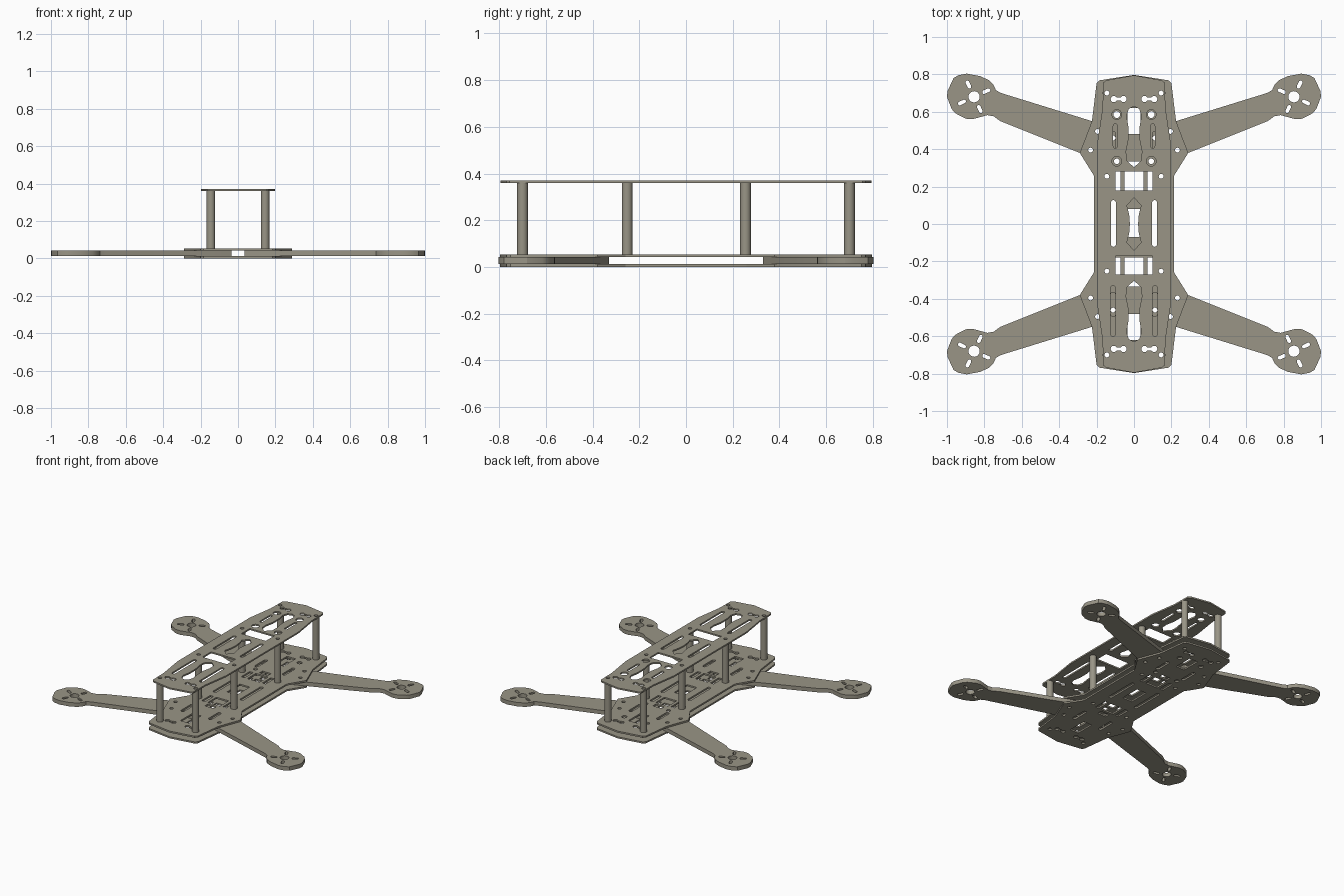
import bpy, bmesh, math

if "Cube" in bpy.data.objects:
    bpy.data.objects.remove(bpy.data.objects["Cube"])

# Warm grey for the whole frame
grey = bpy.data.materials.new("warm_grey")
grey.diffuse_color = (0.32, 0.30, 0.24, 1)
grey.use_nodes = True
grey.node_tree.nodes["Principled BSDF"].inputs["Base Color"].default_value = grey.diffuse_color


def circle(x, y, r, n=20):
    return [(x + r * math.cos(2 * math.pi * i / n), y + r * math.sin(2 * math.pi * i / n)) for i in range(n)]


def slot(x, y, length, width, angle):
    # rounded slot centred on x, y; angle in degrees along its length
    a, r, h = math.radians(angle), width / 2, (length - width) / 2
    pts = []
    for side in (0, math.pi):
        for i in range(7):
            t = a + side - math.pi / 2 + math.pi * i / 6
            pts.append((x + h * math.cos(a + side) + r * math.cos(t),
                        y + h * math.sin(a + side) + r * math.sin(t)))
    return pts


def dogbone(x, y):
    # short slot with round knobs at both ends
    pts = []
    for cx, start in ((x + 0.026, -150), (x - 0.026, 30)):
        for i in range(11):
            t = math.radians(start + 300 * i / 10)
            pts.append((cx + 0.017 * math.cos(t), y + 0.017 * math.sin(t)))
    return pts


def rect(x0, x1, y0, y1):
    return [(x0, y0), (x1, y0), (x1, y1), (x0, y1)]


def mx(loop):
    return [(-x, y) for x, y in loop]


def my(loop):
    return [(x, -y) for x, y in loop]


def both(loop):
    return [loop, mx(loop)]


def quad(loop):
    return both(loop) + both(my(loop))


def ring(half):
    # closed outline from a right-hand half profile running top to bottom
    return half + [(-x, y) for x, y in reversed(half) if x > 1e-6]


def four_way(quarter):
    return ring(quarter + [(x, -y) for x, y in reversed(quarter) if abs(y) > 1e-6])


def plate(name, loops, z0, z1):
    # filled 2D curve: first loop is the outline, the rest are holes
    cu = bpy.data.curves.new(name, 'CURVE')
    cu.dimensions = '2D'
    cu.fill_mode = 'BOTH'
    cu.extrude = (z1 - z0) / 2
    for loop in loops:
        sp = cu.splines.new('POLY')
        sp.points.add(len(loop) - 1)
        for p, (x, y) in zip(sp.points, loop):
            p.co = (x, y, 0, 1)
        sp.use_cyclic_u = True
    ob = bpy.data.objects.new(name, cu)
    bpy.context.collection.objects.link(ob)
    ob.location.z = (z0 + z1) / 2
    bpy.ops.object.select_all(action='DESELECT')
    ob.select_set(True)
    bpy.context.view_layer.objects.active = ob
    bpy.ops.object.convert(target='MESH')
    ob = bpy.context.object
    bm = bmesh.new()
    bm.from_mesh(ob.data)
    bmesh.ops.remove_doubles(bm, verts=bm.verts, dist=1e-5)
    bmesh.ops.recalc_face_normals(bm, faces=bm.faces)
    bm.to_mesh(ob.data)
    bm.free()
    ob.data.materials.clear()
    ob.data.materials.append(grey)
    bpy.ops.object.shade_smooth_by_angle(angle=math.radians(25))
    return ob


# Standoff positions and holes shared by all plates
post_xy = [(s * 0.145, y) for s in (1, -1) for y in (0.70, 0.255, -0.252, -0.70)]
post_holes = [circle(x, y, 0.013) for x, y in post_xy]
end_bones = quad(dogbone(0.082, 0.668))
mid_slots = both(slot(0.11, 0.003, 0.25, 0.026, 90))

# Top plate with hourglass, window and slot cutouts
top_outline = four_way([(0, 0.795), (0.15, 0.768), (0.165, 0.755), (0.168, 0.62), (0.198, 0.42)])
end_glass = ring([(0, 0.63), (0.028, 0.615), (0.04, 0.58), (0.03, 0.52), (0.03, 0.45),
                  (0.042, 0.39), (0.04, 0.34), (0, 0.303)])
mid_glass = four_way([(0, 0.14), (0.038, 0.10), (0.025, 0.045), (0.022, 0)])
top_holes = post_holes + end_bones + mid_slots + [end_glass, my(end_glass), mid_glass]
top_holes += [rect(-0.1, 0.1, 0.18, 0.28), rect(-0.1, 0.1, -0.27, -0.17)]
top_holes += both(slot(0.112, -0.465, 0.27, 0.026, 90)) + both(slot(0.1, 0.47, 0.13, 0.022, 90))
top_holes += both(circle(0.092, 0.585, 0.026)) + both(circle(0.092, 0.335, 0.026))
plate("top_plate", [top_outline] + top_holes, 0.36, 0.371)

# Two matching base plates that sandwich the arms
base_outline = four_way([(0, 0.797), (0.185, 0.768), (0.2, 0.752), (0.225, 0.55), (0.29, 0.38), (0.215, 0.26)])
arm_bolts = [(0.232, 0.395), (0.195, 0.495), (0.112, 0.46)]
base_holes = post_holes + end_bones + mid_slots
for bx, by in arm_bolts[:2]:
    base_holes = base_holes + quad(circle(bx, by, 0.013))
base_holes += quad(slot(0.112, 0.43, 0.13, 0.026, 90))
base_holes += quad(rect(0.072, 0.1, 0.18, 0.28))
base_holes += both(circle(0.092, 0.585, 0.018)) + both(circle(0.092, 0.335, 0.015))
for s in (1, -1):
    for x0, x1, y0, y1 in ((-0.05, 0.05, 0.18, 0.28), (-0.035, 0.035, 0.48, 0.62), (-0.035, 0.035, 0.3, 0.335)):
        base_holes.append(rect(x0, x1, s * y0, s * y1))
base_holes.append(rect(-0.04, 0.04, -0.07, 0.08))
plate("bottom_plate", [base_outline] + base_holes, 0.0, 0.012)
plate("middle_plate", [base_outline] + base_holes, 0.042, 0.054)

# Four arms with motor mounts
arm_outline = [(0.035, 0.37), (0.16, 0.33), (0.29, 0.38), (0.715, 0.55), (0.75, 0.576), (0.785, 0.582),
               (0.82, 0.572), (0.865, 0.56), (0.9, 0.563), (0.955, 0.592), (0.975, 0.615), (1.0, 0.68),
               (0.997, 0.71), (0.965, 0.78), (0.94, 0.795), (0.895, 0.804), (0.82, 0.79), (0.775, 0.768),
               (0.752, 0.745), (0.738, 0.715), (0.71, 0.7), (0.225, 0.55), (0.035, 0.475)]
arm_loops = [arm_outline, circle(0.855, 0.68, 0.03)] + [circle(x, y, 0.013) for x, y in arm_bolts]
for k in range(4):
    a = math.radians(65 + 90 * k)
    arm_loops.append(slot(0.855 + 0.072 * math.cos(a), 0.68 + 0.072 * math.sin(a), 0.046, 0.02, 65 + 90 * k))
for name, flips in (("back_right_arm", ()), ("back_left_arm", (mx,)),
                    ("front_right_arm", (my,)), ("front_left_arm", (mx, my))):
    loops = arm_loops
    for f in flips:
        loops = [f(l) for l in loops]
    plate(name, loops, 0.013, 0.042)

# Hollow standoff posts
for i, (x, y) in enumerate(post_xy):
    plate(f"standoff_post_{i + 1}", [circle(x, y, 0.023, 24), circle(x, y, 0.013)], 0.054, 0.36)
